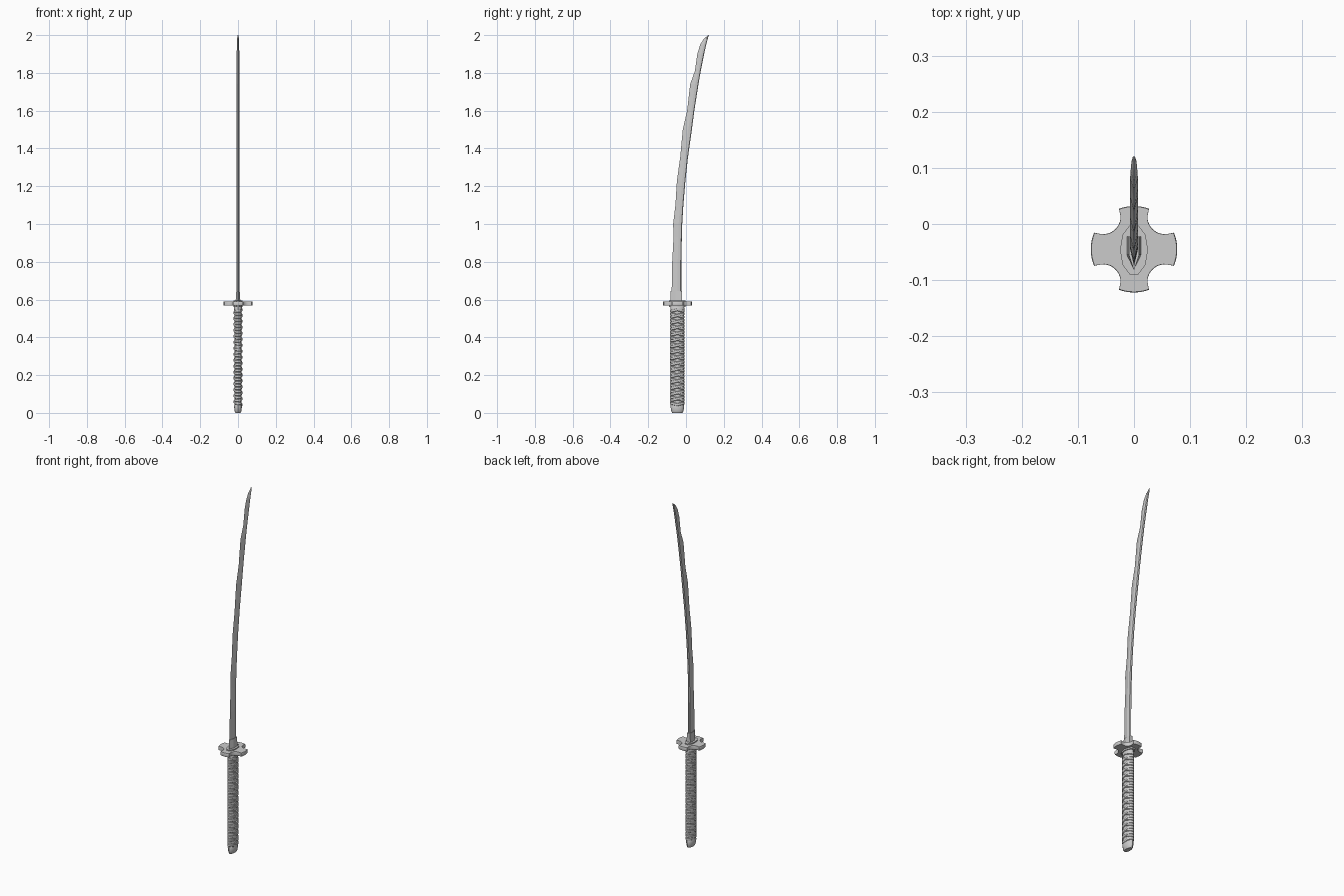
import bpy, bmesh, math
from math import sin, cos, pi

if "Cube" in bpy.data.objects:
    bpy.data.objects.remove(bpy.data.objects["Cube"])

CY = -0.046  # y of the handle axis


def finish(name, bm, smooth=None):
    bmesh.ops.recalc_face_normals(bm, faces=bm.faces)
    me = bpy.data.meshes.new(name)
    bm.to_mesh(me)
    bm.free()
    ob = bpy.data.objects.new(name, me)
    bpy.context.collection.objects.link(ob)
    if smooth:
        bpy.context.view_layer.objects.active = ob
        ob.select_set(True)
        bpy.ops.object.shade_smooth_by_angle(angle=math.radians(smooth))
        ob.select_set(False)
    return ob


def loft(name, rings, smooth=None):
    """Skin a list of equal-length closed rings and cap both ends."""
    bm = bmesh.new()
    vs = [[bm.verts.new(p) for p in r] for r in rings]
    n = len(rings[0])
    for a, b in zip(vs, vs[1:]):
        for i in range(n):
            bm.faces.new((a[i], a[(i + 1) % n], b[(i + 1) % n], b[i]))
    bm.faces.new(vs[0][::-1])
    bm.faces.new(vs[-1])
    return finish(name, bm, smooth)


def oval(rx, ry, z, n=16, cy=CY):
    return [(rx * cos(2 * pi * i / n), cy + ry * sin(2 * pi * i / n), z) for i in range(n)]


# Blade: (z, cutting edge y, spine y, half thickness)
stations = [(0.58, -0.077, -0.025, 0.007), (0.80, -0.073, -0.025, 0.007),
            (0.93, -0.066, -0.022, 0.007), (1.00, -0.068, -0.020, 0.007),
            (1.10, -0.056, -0.014, 0.007), (1.23, -0.048, -0.003, 0.007),
            (1.35, -0.031, 0.010, 0.007), (1.50, -0.017, 0.031, 0.007),
            (1.60, 0.006, 0.044, 0.007), (1.74, 0.022, 0.066, 0.007),
            (1.81, 0.047, 0.078, 0.007), (1.90, 0.060, 0.096, 0.007),
            (1.95, 0.075, 0.107, 0.006), (1.98, 0.094, 0.115, 0.005),
            (2.00, 0.118, 0.121, 0.002)]
rings = []
for z, e, s, t in stations:
    m = e + 0.6 * (s - e)
    rings.append([(0, e, z), (t, m, z), (t * 0.8, s - 0.003 * t / 0.007, z), (0, s, z),
                  (-t * 0.8, s - 0.003 * t / 0.007, z), (-t, m, z)])
loft("blade", rings)

# Collar at the root of the blade
loft("blade_collar", [[(0, -0.082, z), (t, -0.055, z), (t, -0.022, z), (-t, -0.022, z), (-t, -0.055, z)]
                      for z, t in ((0.585, 0.013), (0.645, 0.009))])

# Guard: disc outline with four round bites
R, bx, by, br = 0.077, 0.055, 0.058, 0.031
N = 160
outline = []
for i in range(N):
    a = 2 * pi * i / N
    c, s = cos(a), sin(a)
    ux, uy = abs(c) * bx, abs(s) * by
    b = ux + uy
    disc = b * b - (bx * bx + by * by - br * br)
    r = min(R, b - math.sqrt(disc)) if disc > 0 else R
    outline.append((r * c, r * s))
loft("guard", [[(x * k, CY + 0.001 + y * k, z) for x, y in outline]
               for z, k in ((0.568, 0.985), (0.571, 1), (0.586, 1), (0.589, 0.985))], 30)

# Washers on both sides of the guard
for name, z0, z1 in (("upper_washer", 0.586, 0.595), ("lower_washer", 0.560, 0.570)):
    loft(name, [oval(0.025, 0.046, z, 10) for z in (z0, z1)])

# Handle core, ferrule and pommel
loft("handle_core", [oval(0.0185, 0.035, z) for z in (0.03, 0.555)], 40)
loft("handle_ferrule", [oval(rx, ry, z) for rx, ry, z in
                        ((0.022, 0.037, 0.545), (0.022, 0.037, 0.556), (0.018, 0.034, 0.565))], 30)
loft("pommel", [oval(rx, ry, z) for rx, ry, z in
                ((0.013, 0.027, 0.0), (0.017, 0.031, 0.006), (0.019, 0.034, 0.018),
                 (0.021, 0.036, 0.036), (0.019, 0.034, 0.042))], 30)

# Crossing wraps: two mirrored bands, steep where they cross on the broad faces
PITCH, TURNS, STEPS = 0.0315, 16, 20
for side, name in ((1, "wrap_right_hand"), (-1, "wrap_left_hand")):
    band = []
    for k in range(TURNS * STEPS + 1):
        t = 2 * pi * k / STEPS
        z = 0.043 + PITCH * (t + 0.5 * sin(2 * t)) / (2 * pi)
        a = side * t
        lift = 0.0015 * (1 + side * cos(2 * pi * k / STEPS)) / 2 * abs(cos(t))
        ring = []
        for dz, h in ((-0.008, -0.001), (-0.0055, 0.0025), (0.0055, 0.0025), (0.008, -0.001)):
            ring.append(((0.019 + h + lift) * cos(a), CY + (0.0355 + h) * sin(a), z + dz))
        band.append(ring)
    loft(name, band)
